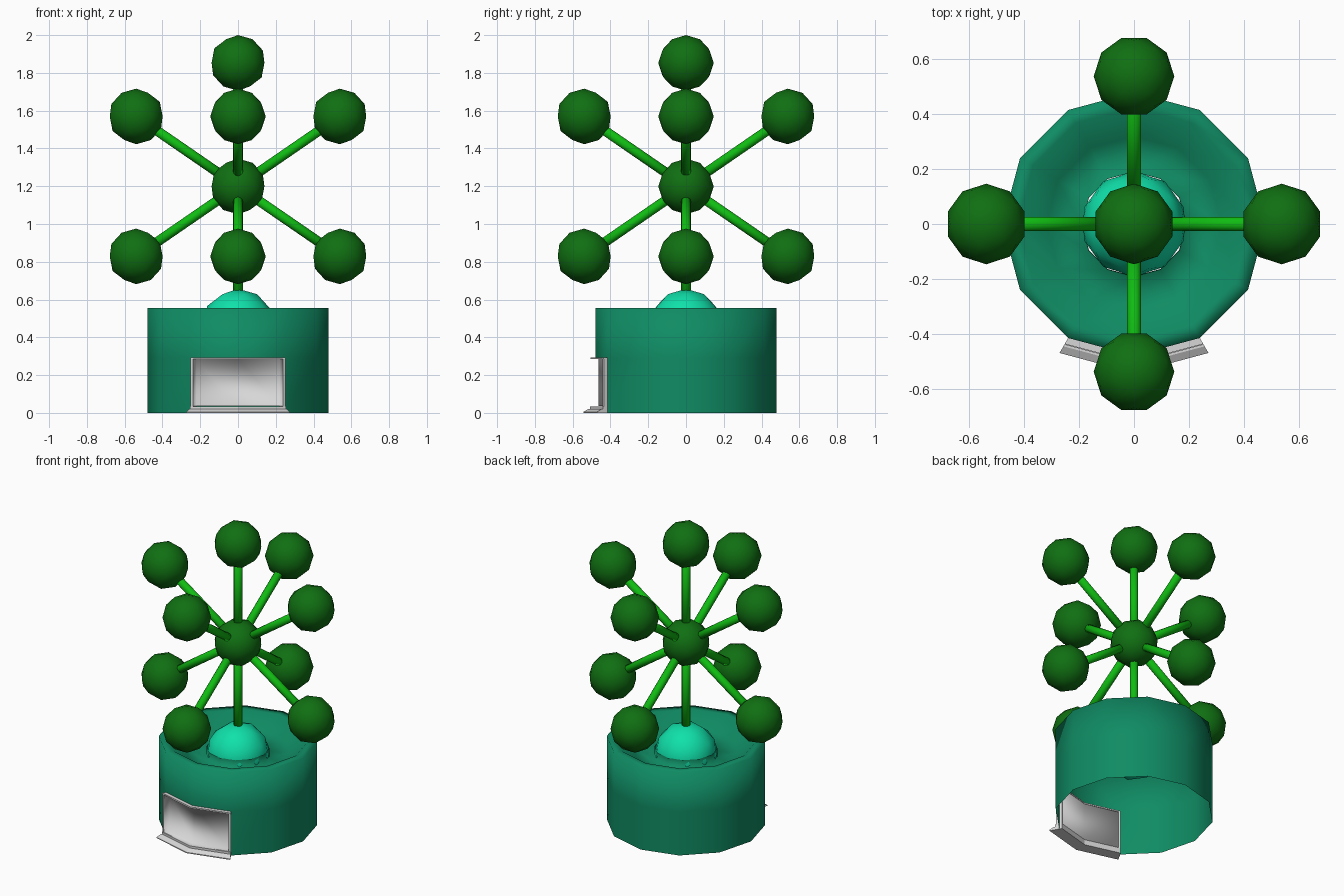
import bpy, bmesh, math
from mathutils import Vector, Matrix

cube = bpy.data.objects.get("Cube")
if cube:
    bpy.data.objects.remove(cube, do_unlink=True)


def material(name, r, g, b):
    m = bpy.data.materials.new(name)
    m.use_nodes = True
    m.diffuse_color = (r, g, b, 1)
    m.node_tree.nodes["Principled BSDF"].inputs["Base Color"].default_value = (r, g, b, 1)
    return m


TEAL = material("deep_teal", 0.005, 0.26, 0.125)
MINT = material("bright_mint", 0.005, 0.75, 0.4)
LEAF = material("dark_green", 0.005, 0.16, 0.006)
STALK = material("bright_green", 0.005, 0.5, 0.006)
GREY = material("light_grey", 0.68, 0.68, 0.68)


def finish(bm, name, mat, smooth):
    me = bpy.data.meshes.new(name)
    for f in bm.faces:
        f.smooth = smooth
    bm.to_mesh(me)
    bm.free()
    me.materials.append(mat)
    ob = bpy.data.objects.new(name, me)
    bpy.context.collection.objects.link(ob)
    return ob


def sweep(profile, angles, closed_profile=True, full_turn=False):
    """Turn an (r, z) profile about the z axis; angle 0 is the front."""
    bm = bmesh.new()
    rings = [[bm.verts.new((r * math.sin(math.radians(a)),
                            -r * math.cos(math.radians(a)), z)) for r, z in profile]
             for a in angles]
    n = len(profile)
    pairs = list(zip(rings, rings[1:]))
    if full_turn:
        pairs.append((rings[-1], rings[0]))
    for p, q in pairs:
        for i in range(n if closed_profile else n - 1):
            j = (i + 1) % n
            bm.faces.new((p[i], q[i], q[j], p[j]))
    if not full_turn:
        bm.faces.new(rings[0])
        bm.faces.new(rings[-1])
    bmesh.ops.recalc_face_normals(bm, faces=bm.faces)
    return bm


def block(r0, r1, z0, z1):
    return [(r0, z0), (r1, z0), (r1, z1), (r0, z1)]


def ball(name, radius, centre, mat, turn=0):
    bm = bmesh.new()
    bmesh.ops.create_icosphere(bm, subdivisions=2, radius=radius,
                               matrix=Matrix.Rotation(turn, 4, 'Z'))
    ob = finish(bm, name, mat, True)
    ob.location = centre


def stick(name, start, end):
    bm = bmesh.new()
    axis = end - start
    place = Matrix.Translation((start + end) / 2) @ axis.to_track_quat('Z', 'Y').to_matrix().to_4x4()
    bmesh.ops.create_cone(bm, cap_ends=True, segments=12, radius1=0.026, radius2=0.026,
                          depth=axis.length, matrix=place)
    finish(bm, name, STALK, True)


# Planter shell: wall, rim, bowl and socket, with an opening at the front
WALL, OPEN_TOP = 0.48, 0.29
shell = [(WALL, 0), (WALL, OPEN_TOP), (WALL, 0.555), (0.425, 0.555),
         (0.32, 0.475), (0.195, 0.435), (0.19, 0.5)]
bm = sweep(shell, range(0, 360, 30), closed_profile=False, full_turn=True)
gap = [f for f in bm.faces
       if f.calc_center_median().z < 0.2 and f.calc_center_median().y < -0.4]
bmesh.ops.delete(bm, geom=gap, context='FACES')
planter = finish(bm, "planter", TEAL, True)

# Window recess, opening toward the front
bm = sweep([(0.5, 0.284), (0.463, 0.284), (0.463, 0.036), (0.5, 0.036)],
           (-28.4, 0, 28.4), closed_profile=False)
if max(bm.faces, key=lambda f: f.calc_area()).normal.y > 0:
    bmesh.ops.reverse_faces(bm, faces=bm.faces)
finish(bm, "window_recess", GREY, True)

# Window frame: lintel, jambs, step and sill
finish(sweep(block(0.463, 0.505, 0.285, 0.294), (-30, 0, 30)), "window_lintel", GREY, False)
for side, a, b in (("left", 28.5, 30), ("right", -30, -28.5)):
    finish(sweep(block(0.463, 0.502, 0.02, 0.286), (a, b)), side + "_jamb", GREY, False)
finish(sweep(block(0.463, 0.508, 0.015, 0.035), (-30, 0, 30)), "window_step", GREY, False)
sill = [(0.463, 0), (0.543, 0), (0.543, 0.006), (0.515, 0.021), (0.463, 0.021)]
finish(sweep(sill, (-30, 0, 30)), "window_sill", GREY, False)

# Dome in the bowl
ball("dome", 0.192, (0, 0, 0.465), MINT)

# Flower head: central ball, stem and radiating sticks with balls
HEAD, LENGTH, RADIUS = Vector((0, 0, 1.199)), 0.654, 0.147
ball("centre_ball", RADIUS, HEAD, LEAF)
stick("stem", HEAD, HEAD - Vector((0, 0, LENGTH)))
tips = [("top", Vector((0, 0, 1)), 0)]
tilt = math.radians(34.5)
for label, sign in (("upper", 1), ("lower", -1)):
    for i, side in enumerate(("left", "back", "right", "front")):
        turn = i * math.pi / 2
        tips.append((label + "_" + side,
                     Vector((math.cos(turn) * math.cos(tilt),
                             math.sin(turn) * math.cos(tilt),
                             sign * math.sin(tilt))), turn))
for label, direction, turn in tips:
    tip = HEAD + direction * LENGTH
    stick(label + "_stick", HEAD, tip)
    ball(label + "_ball", RADIUS, tip, LEAF, turn)
